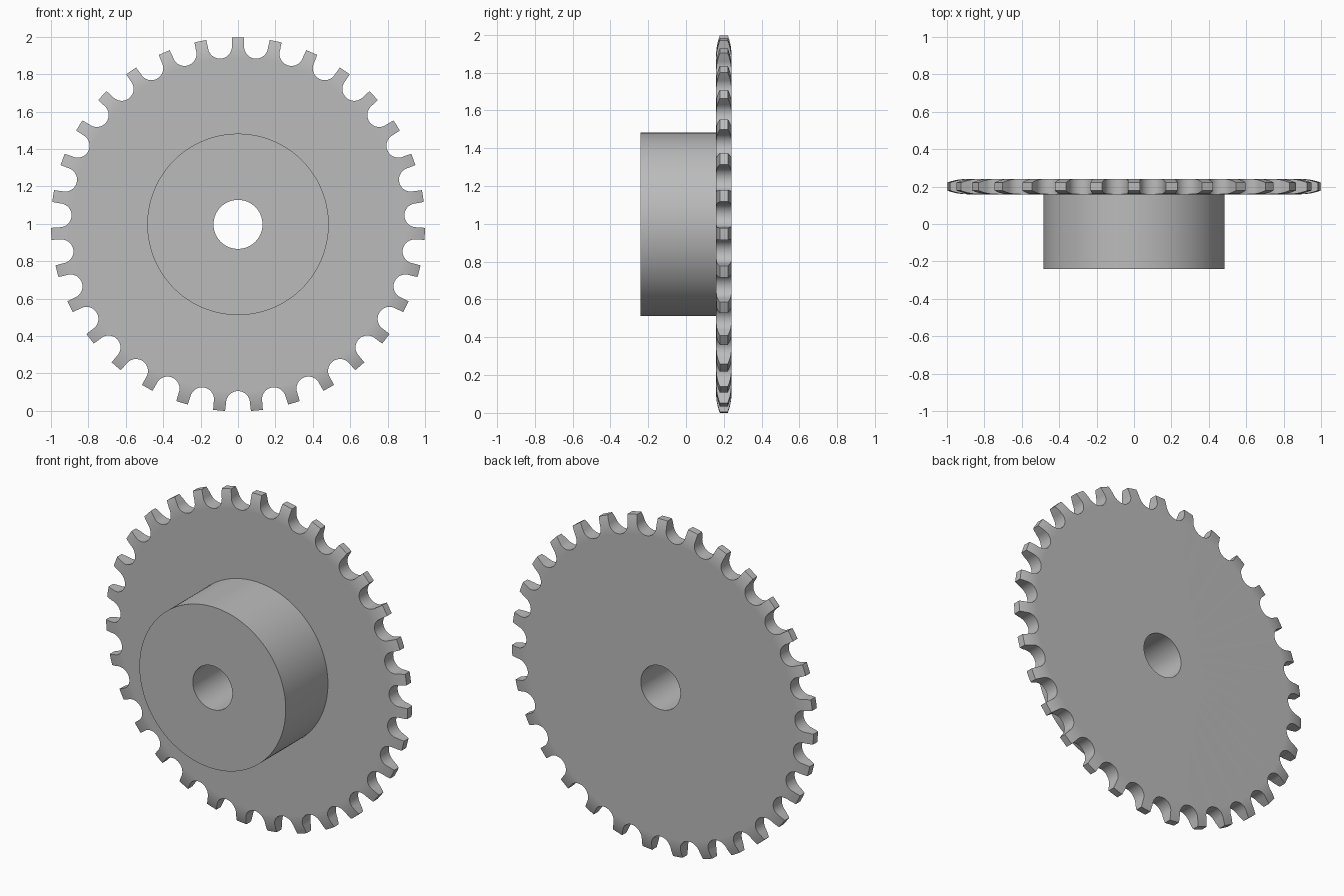
import bpy
import bmesh
import math

TEETH = 31
PITCH = 2 * math.pi / TEETH
STEPS = 4                     # angular divisions per tooth
CENTRE_Z = 0.997
BORE, HUB_R, TIP_R = 0.131, 0.485, 1.0
SEAT_C, SEAT_R = 0.955, 0.064  # roller seat centre distance and radius
ROOT_R = SEAT_C - SEAT_R
PLATE_Y, HALF, TIP_HALF, TIP_ANGLE = 0.2, 0.041, 0.021, 0.032
HUB_FRONT = -0.241

cube = bpy.data.objects.get("Cube")
if cube:
    bpy.data.objects.remove(cube, do_unlink=True)

steel = bpy.data.materials.new("plain_grey_steel")
steel.use_nodes = True
steel.diffuse_color = (0.5, 0.5, 0.5, 1)
steel.node_tree.nodes["Principled BSDF"].inputs["Base Color"].default_value = (0.5, 0.5, 0.5, 1)


def point(bm, r, angle, y):
    return bm.verts.new((r * math.sin(angle), y, CENTRE_Z + r * math.cos(angle)))


def finish(bm, name):
    bmesh.ops.remove_doubles(bm, verts=bm.verts, dist=0.0001)
    bmesh.ops.recalc_face_normals(bm, faces=bm.faces)
    mesh = bpy.data.meshes.new(name)
    bm.to_mesh(mesh)
    bm.free()
    mesh.materials.append(steel)
    obj = bpy.data.objects.new(name, mesh)
    bpy.context.collection.objects.link(obj)
    bpy.ops.object.select_all(action='DESELECT')
    obj.select_set(True)
    bpy.context.view_layer.objects.active = obj
    bpy.ops.object.shade_smooth_by_angle(angle=math.radians(30))
    return obj


def half_thickness(r):
    """Flat plate that rounds off towards the tooth tips."""
    d, e = TIP_R - ROOT_R, HALF - TIP_HALF
    arc = (d * d + e * e) / (2 * e)
    return HALF - arc + math.sqrt(arc ** 2 - max(0, r - ROOT_R) ** 2)


# Tooth rows: (radius, half angle) from bore, round the seat, up to the tip
rows = [(BORE, PITCH / 2)]
for i in range(11):
    phi = math.pi / 2 * i / 10
    out, side = SEAT_C - SEAT_R * math.cos(phi), SEAT_R * math.sin(phi)
    rows.append((math.hypot(out, side), PITCH / 2 - math.atan2(side, out)))
last_r, last_a = rows[-1]
for i in range(1, 5):
    t = i / 4
    rows.append((last_r + (TIP_R - last_r) * t, last_a + (TIP_ANGLE - last_a) * t))

# Toothed plate, one sector per tooth
bm = bmesh.new()
for tooth in range(TEETH):
    mid = tooth * PITCH
    front, back = [
        [[point(bm, r, mid + a * (2 * k / STEPS - 1), PLATE_Y + s * half_thickness(r))
          for k in range(STEPS + 1)] for r, a in rows]
        for s in (-1, 1)]
    for i in range(len(rows) - 1):
        for k in range(STEPS):
            for g in (front, back):
                bm.faces.new((g[i][k], g[i][k + 1], g[i + 1][k + 1], g[i + 1][k]))
        if i > 0:             # seat and flank walls
            for k in (0, STEPS):
                bm.faces.new((front[i][k], front[i + 1][k], back[i + 1][k], back[i][k]))
    for i in (0, -1):         # bore wall and tooth tip
        for k in range(STEPS):
            bm.faces.new((front[i][k], front[i][k + 1], back[i][k + 1], back[i][k]))
finish(bm, "toothed_plate")

# Hub: a turned tube that meets the front of the plate
bm = bmesh.new()
seam_y = PLATE_Y - HALF
profile = [(BORE, seam_y), (BORE, HUB_FRONT), (HUB_R, HUB_FRONT), (HUB_R, seam_y)]
count = TEETH * STEPS
rings = [[point(bm, r, (k + 0.5 * STEPS) * PITCH / STEPS, y) for k in range(count)]
         for r, y in profile]
for a, b in zip(rings, rings[1:]):
    for k in range(count):
        n = (k + 1) % count
        bm.faces.new((a[k], a[n], b[n], b[k]))
finish(bm, "hub")
